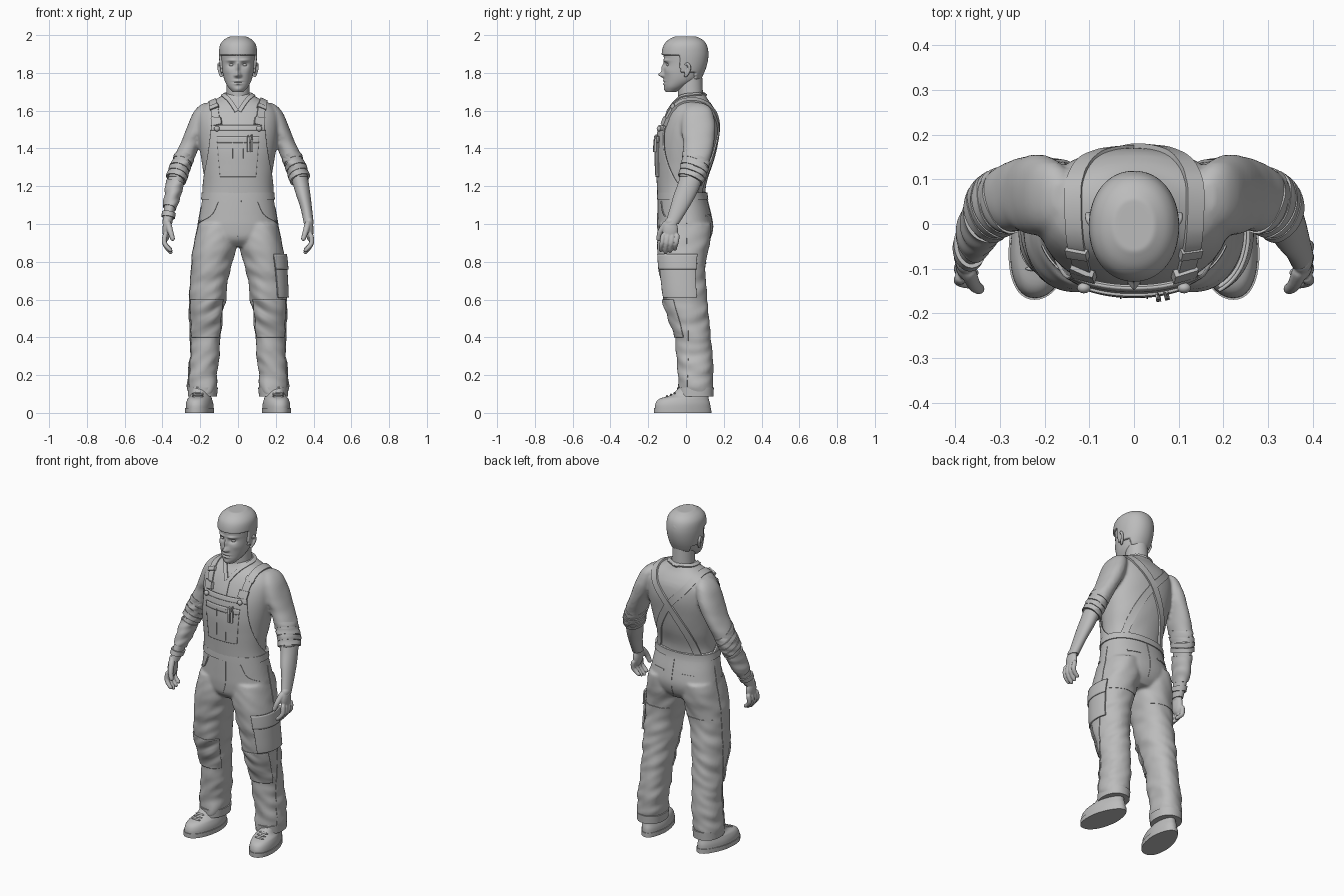
import bpy, bmesh, random
from math import sin, cos, pi, exp, radians, copysign
from mathutils import Vector, Matrix, noise
from mathutils.bvhtree import BVHTree

random.seed(4)
old = bpy.data.objects.get("Cube")
if old:
    bpy.data.objects.remove(old)

grey = bpy.data.materials.new("plain_grey")
grey.use_nodes = True
grey.diffuse_color = (.5, .5, .5, 1)
grey.node_tree.nodes["Principled BSDF"].inputs["Base Color"].default_value = (.5, .5, .5, 1)
made = []


def spline(pts, n=8):
    P = [Vector(p) for p in pts]
    out = []
    for i in range(len(P) - 1):
        a, b, c, d = P[max(i - 1, 0)], P[i], P[i + 1], P[min(i + 2, len(P) - 1)]
        for k in range(n):
            t = k / n
            out.append(b + (c - a) * (t / 2) + (a * 2 - b * 5 + c * 4 - d) * (t * t / 2)
                       + (b * 3 - a - c * 3 + d) * (t ** 3 / 2))
    return out + [P[-1]]


def section(prof, z):
    j = next((k for k in range(1, len(prof)) if prof[k][0] >= z), len(prof) - 1)
    a, b = prof[j - 1], prof[j]
    t = (z - a[0]) / max(b[0] - a[0], 1e-6)
    return a + (b - a) * min(max(t, 0), 1)


def skin(bm, rings, closed=True):
    rows = [[bm.verts.new(v) for v in r] for r in rings]
    n = len(rows[0])
    for a, b in zip(rows, rows[1:]):
        for j in range(n if closed else n - 1):
            k = (j + 1) % n
            bm.faces.new((a[j], a[k], b[k], b[j]))
    if closed:
        bm.faces.new(rows[0])
        bm.faces.new(rows[-1])


def make(name, bm, voxel=0, solid=0):
    bmesh.ops.recalc_face_normals(bm, faces=bm.faces)
    me = bpy.data.meshes.new(name)
    bm.to_mesh(me)
    bm.free()
    me.materials.append(grey)
    ob = bpy.data.objects.new(name, me)
    bpy.context.collection.objects.link(ob)
    if voxel:
        m = ob.modifiers.new("blend", 'REMESH')
        m.mode, m.voxel_size, m.use_smooth_shade = 'VOXEL', voxel, True
        m = ob.modifiers.new("soften", 'SMOOTH')
        m.factor, m.iterations = .5, 3
    if solid:
        m = ob.modifiers.new("thickness", 'SOLIDIFY')
        m.thickness, m.offset = solid, 0
    made.append(ob)
    return ob


def surface(ob):
    return BVHTree.FromObject(ob, bpy.context.evaluated_depsgraph_get())


# Horizontal sections of a body form, optionally only an angular span of them
def loft(bm, prof, z0, z1, grow=0, span=None, s=1, p=2.2, tilt=0, rows=40, cols=48, warp=None):
    rings = []
    for i in range(rows + 1):
        z = z0 + (z1 - z0) * i / rows
        a0, a1 = span(z) if span else (0, 2 * pi)
        level = section(prof, z)
        ring = []
        for j in range(cols + 1 if span else cols):
            a = a0 + (a1 - a0) * j / cols
            c, d = (copysign(abs(f) ** (2 / p), f) for f in (cos(a), sin(a)))
            q, h = level, z
            if tilt:
                h += tilt * ((q[2] - q[1]) * c - (q[4] - q[3]) * d) / 2
                q = section(prof, h)
            v = Vector(((q[1] + q[2]) / 2 + ((q[2] - q[1]) / 2 + grow) * c,
                        (q[3] + q[4]) / 2 + ((q[4] - q[3]) / 2 + grow) * d, h))
            v = warp(v, a) if warp else v
            v.x *= s
            ring.append(v)
        rings.append(ring)
    skin(bm, rings, not span)


def panel(name, prof, z0, z1, grow, solid=0, **kw):
    bm = bmesh.new()
    loft(bm, prof, z0, z1, grow, **kw)
    return make(name, bm, solid=solid)


# Strap or seam laid along a path on another surface
def ribbon(name, pts, width, thick, target, s=1):
    path = [target.find_nearest(Vector((p.x * s, p.y, p.z)))[:2] for p in spline(pts)]
    rings = []
    for i, (co, n) in enumerate(path):
        t = path[min(i + 1, len(path) - 1)][0] - path[max(i - 1, 0)][0]
        e = t.cross(n).normalized() * width / 2
        rings.append([co - e - n * .006, co + e - n * .006, co + e + n * thick, co - e + n * thick])
    bm = bmesh.new()
    skin(bm, rings)
    make(name, bm)


def ball(bm, at, size):
    bmesh.ops.create_icosphere(bm, subdivisions=3, radius=1,
                               matrix=Matrix.Translation(at) @ Matrix.Diagonal((*size, 1)))


# Tapered round tube with rounded ends
def tube(bm, pts, r0, r1, ref=(1, 0, 0)):
    path = spline(pts, 6)
    last = len(path) - 1
    rings = []
    for i, co in enumerate(path):
        t = (path[min(i + 1, last)] - path[max(i - 1, 0)]).normalized()
        e = Vector(ref) - t * t.dot(Vector(ref))
        e.normalize()
        f = t.cross(e)
        u = i / last
        r = (r0 + (r1 - r0) * u) * max(.25, (1 - abs(2 * u - 1) ** 8) ** .5)
        rings.append([co + (e * cos(k * pi / 5) + f * sin(k * pi / 5)) * r for k in range(10)])
    skin(bm, rings)


def folds(amp, freq):
    def warp(v, a):
        k = noise.noise(Vector((v.x * 9, v.y * 9, v.z * freq + v.x * 12)))
        return v + Vector((cos(a), sin(a), 0)) * amp * k * (1.7 - v.z)
    return warp


# Sections: height, x range, y range
TORSO = spline([(1.1, -.182, .182, -.135, .1), (1.2, -.174, .174, -.14, .105), (1.3, -.187, .187, -.145, .135),
                (1.4, -.203, .203, -.147, .155), (1.5, -.215, .215, -.135, .17), (1.58, -.213, .213, -.105, .163),
                (1.63, -.18, .18, -.075, .138), (1.66, -.12, .12, -.05, .115), (1.69, -.066, .066, -.035, .1)])
ARM = spline([(1.0, .345, .405, -.115, -.035), (1.08, .328, .396, -.09, .015), (1.15, .305, .388, -.07, .055),
              (1.22, .283, .378, -.045, .085), (1.28, .26, .366, -.03, .113), (1.34, .235, .345, -.02, .125),
              (1.42, .2, .308, -.015, .145), (1.5, .16, .275, -.025, .155), (1.58, .14, .242, -.02, .145),
              (1.62, .14, .212, 0, .125), (1.64, .15, .18, .03, .09)])
PELVIS = spline([(.88, -.11, .11, -.1, .09), (.92, -.19, .19, -.14, .125), (.98, -.212, .212, -.15, .142),
                 (1.05, -.203, .203, -.15, .132), (1.13, -.19, .19, -.148, .112), (1.17, -.186, .186, -.146, .108)])
LEG = spline([(.09, .116, .26, -.04, .14), (.2, .105, .262, -.045, .145), (.3, .096, .255, -.05, .14),
              (.4, .09, .251, -.058, .13), (.5, .08, .256, -.088, .12), (.6, .066, .257, -.12, .11),
              (.7, .05, .253, -.135, .105), (.8, .028, .246, -.145, .106), (.9, .006, .232, -.15, .128),
              (1.0, .004, .208, -.14, .132)])
SHOE = spline([(0, .13, .27, -.165, .13), (.045, .13, .27, -.163, .128), (.075, .138, .262, -.14, .12),
               (.1, .148, .25, -.07, .118), (.16, .15, .25, -.02, .115)])
HEAD = spline([(1.7, -.028, .028, -.105, -.05), (1.725, -.052, .052, -.114, 0), (1.76, -.071, .071, -.116, .06),
               (1.8, -.081, .081, -.117, .085), (1.85, -.087, .087, -.115, .102), (1.9, -.09, .09, -.118, .108),
               (1.94, -.085, .085, -.108, .1), (1.965, -.066, .066, -.085, .08), (1.982, -.035, .035, -.05, .045)])
NECK = spline([(1.6, -.068, .068, -.04, .095), (1.68, -.062, .062, -.042, .09), (1.8, -.06, .06, -.045, .085)])

# Shirt with sleeves
bm = bmesh.new()
loft(bm, TORSO, 1.1, 1.69, warp=folds(.006, 9))
for s in (1, -1):
    loft(bm, ARM, 1.25, 1.64, s=s, warp=folds(.015, 24))
shirt = surface(make("shirt", bm, voxel=.009))

# Trousers
bm = bmesh.new()
loft(bm, PELVIS, .88, 1.17)
for s in (1, -1):
    loft(bm, LEG, .09, 1.0, s=s, rows=80, warp=folds(.009, 20))
trousers = surface(make("trousers", bm, voxel=.009))
panel("waistband", PELVIS, 1.13, 1.168, .006, rows=4)


# Bib widening down to the waist
def bib_span(z):
    t = (1.52 - z) / .37
    w = radians(36 + 20 * t + 50 * t ** 3)
    return -pi / 2 - w, -pi / 2 + w


def front(half):
    return lambda z: (-pi / 2 - radians(half), -pi / 2 + radians(half))


panel("bib", TORSO, 1.15, 1.52, .01, .008, span=bib_span)
panel("bib_hem", TORSO, 1.495, 1.522, .014, .006, span=front(36), rows=4)
pocket = surface(panel("bib_pocket", TORSO, 1.25, 1.46, .015, .006, span=front(27)))
panel("bib_pocket_hem", TORSO, 1.43, 1.462, .017, .006, span=front(27), rows=4)
for x in (-.03, .03):
    ribbon("pocket_stitch", [(x, -.17, 1.26), (x, -.17, 1.45)], .004, .003, pocket)
for x in (.055, .075):
    ribbon("pen", [(x, -.17, 1.38), (x, -.17, 1.485)], .011, .012, pocket)

# Crossed straps, buckles, buttons and collar
for s in (1, -1):
    ribbon("strap", [(.118, -.15, 1.48), (.125, -.1, 1.59), (.135, -.03, 1.65), (.14, .04, 1.665), (.132, .1, 1.64),
                     (.095, .15, 1.58), (0, .175, 1.47), (-.09, .15, 1.32), (-.15, .1, 1.16)],
           .04, .008 + .002 * s, shirt, s)
    ribbon("buckle", [(.118, -.14, 1.53), (.122, -.12, 1.57)], .054, .017, shirt, s)
    ribbon("strap_slider", [(.127, -.08, 1.615), (.13, -.06, 1.63)], .05, .015, shirt, s)
    bm = bmesh.new()
    ball(bm, (.112 * s, -.143, 1.505), (.015, .012, .015))
    make("bib_button", bm)
    ribbon("collar", [(0, .1, 1.685), (.06, .07, 1.685), (.075, .02, 1.675), (.045, -.05, 1.65), (.006, -.09, 1.59)],
           .022, .007, shirt, s)
ribbon("shirt_placket", [(0, -.09, 1.6), (0, -.15, 1.5)], .03, .004, shirt)

# Trouser details
ribbon("fly", [(.02, -.16, 1.13), (.02, -.16, 1.0), (0, -.15, .93)], .005, .003, trousers)
ribbon("back_seam", [(0, .12, 1.13), (0, .14, 1.0), (0, .12, .92)], .005, .003, trousers)
for s in (1, -1):
    ribbon("front_pocket", [(.11, -.14, 1.12), (.15, -.13, 1.05), (.21, -.05, 1.01)], .008, .004, trousers, s)
    ribbon("side_seam", [(.25, .01, z) for z in (1.1, .9, .7, .5, .3, .14)], .006, .003, trousers, s)
    ribbon("back_pocket", [(.06, .14, 1.05), (.15, .13, 1.05)], .01, .003, trousers, s)
    ribbon("thigh_seam", [(.23, .06, .79), (.14, .13, .79), (.05, .08, .79)], .005, .003, trousers, s)
    panel("knee_patch", LEG, .4, .6, .003, .006, s=s, span=lambda z: (-2.6, -.5), warp=folds(.009, 20))
    panel("trouser_cuff", LEG, .088, .135, .005, s=s, rows=6)
panel("cargo_pocket", LEG, .61, .83, .007, .01, span=lambda z: (-1.1, .5))
panel("cargo_flap", LEG, .76, .84, .014, .008, span=lambda z: (-1.12, .52), rows=8)


# Shoes, turned slightly outwards and narrower at the heel
def shoe_warp(v, a):
    heel = max(v.y, 0) * 1.5
    v.x += (.2 - v.x) * heel - v.y * .13
    return v


for s in (1, -1):
    panel("shoe", SHOE, .01, .16, 0, s=s, warp=shoe_warp)
    panel("sole", SHOE, 0, .026, .004, s=s, warp=shoe_warp, rows=4)
    for i in range(3):
        bm = bmesh.new()
        ball(bm, (.213 * s, -.1 + .02 * i, .088 + .008 * i), (.03, .006, .006))
        make("lace", bm)

# Forearms, rolled sleeves and hands
for s in (1, -1):
    panel("forearm", ARM, 1.0, 1.3, -.004, s=s, p=2)
    for k, z in enumerate((1.235, 1.262, 1.29, 1.325)):
        panel("sleeve_roll", ARM, z, z + .024, .007 - k * .001, s=s, p=2, tilt=.4, rows=6, warp=folds(.012, 40))
    bm = bmesh.new()
    ball(bm, (.379, -.083, .968), (.021, .041, .06))
    ball(bm, (.376, -.078, 1.01), (.024, .034, .03))
    for i in range(4):
        y, lift = -.12 + .025 * i, .012 * abs(i - 1.2)
        tube(bm, [(.385, y, .95), (.39, y - .006, .905), (.376, y - .012, .872 + lift / 2),
                  (.35, y - .014, .84 + lift)], .0145, .011)
    tube(bm, [(.372, -.1, 1.01), (.358, -.135, .96), (.342, -.147, .91)], .019, .012)
    for v in bm.verts:
        v.co.x *= s
    make("hand", bm, voxel=.004)
panel("forearm_guard", ARM, 1.085, 1.215, .003, s=-1, p=2, tilt=.3, rows=24, warp=folds(.012, 30))
panel("wrist_strap", ARM, 1.035, 1.06, .005, s=-1, p=2, tilt=.2, rows=4)

# Head: soft bumps and hollows as x, z, widths, depth
FACE = [(0, 1.79, .013, .014, -.028), (0, 1.825, .009, .025, -.015), (.035, 1.866, .024, .008, -.008),
        (.034, 1.843, .017, .012, .013), (0, 1.758, .021, .006, -.006), (0, 1.75, .025, .003, .004),
        (0, 1.742, .018, .006, -.007), (0, 1.712, .02, .012, -.006), (.013, 1.785, .007, .007, -.008),
        (.055, 1.81, .018, .02, -.004)]


def face_warp(v, a):
    if sin(a) < 0:
        v.y += sum(d * exp(-((abs(v.x) - x) / w) ** 2 - ((v.z - z) / h) ** 2) for x, z, w, h, d in FACE)
    return v


panel("head", HEAD, 1.7, 1.982, 0, p=2.1, rows=96, cols=96, warp=face_warp)
panel("neck", NECK, 1.6, 1.8, 0, p=2, rows=12)
for s in (1, -1):
    bm = bmesh.new()
    ball(bm, (.034 * s, -.091, 1.842), (.014, .012, .008))
    make("eye", bm)
    bm = bmesh.new()
    tube(bm, [(.086, -.012, 1.835), (.1, .008, 1.848), (.102, .02, 1.825), (.092, .005, 1.79), (.084, -.01, 1.782)],
         .008, .008)
    ball(bm, (.088, .002, 1.815), (.007, .014, .03))
    for v in bm.verts:
        v.co.x *= s
    make("ear", bm, voxel=.004)


# Hair: cap tucked under the face below the hairline, with swept tufts
def hair_warp(v, a):
    edge = .05 if v.z < 1.8 else -.035 if v.z < 1.895 else -1
    if v.y < edge:
        v.x, v.y = v.x * .8, v.y * .8
    v.z += .01 * min(max((v.z - 1.9) / .08, 0), 1)
    return v


bm = bmesh.new()
loft(bm, HEAD, 1.765, 1.982, .011, p=2.1, rows=50, cols=64, warp=hair_warp)
for i in range(70):
    az, el = random.uniform(0, 2 * pi), random.uniform(.5, 1.25)
    pts = []
    for k in range(4):
        u, e, r = az + .13 * k, el - .13 * k, 1 + .012 * k
        pts.append((.093 * r * cos(u) * cos(e), -.004 + .115 * r * sin(u) * cos(e), 1.9 + .087 * r * sin(e)))
    tube(bm, pts, .013, .006, (0, 0, 1))
make("hair", bm, voxel=.004)

# Smooth shading with crisp edges kept
bpy.ops.object.select_all(action='DESELECT')
for ob in made:
    ob.select_set(True)
bpy.context.view_layer.objects.active = made[0]
bpy.ops.object.shade_smooth_by_angle(angle=radians(42))
